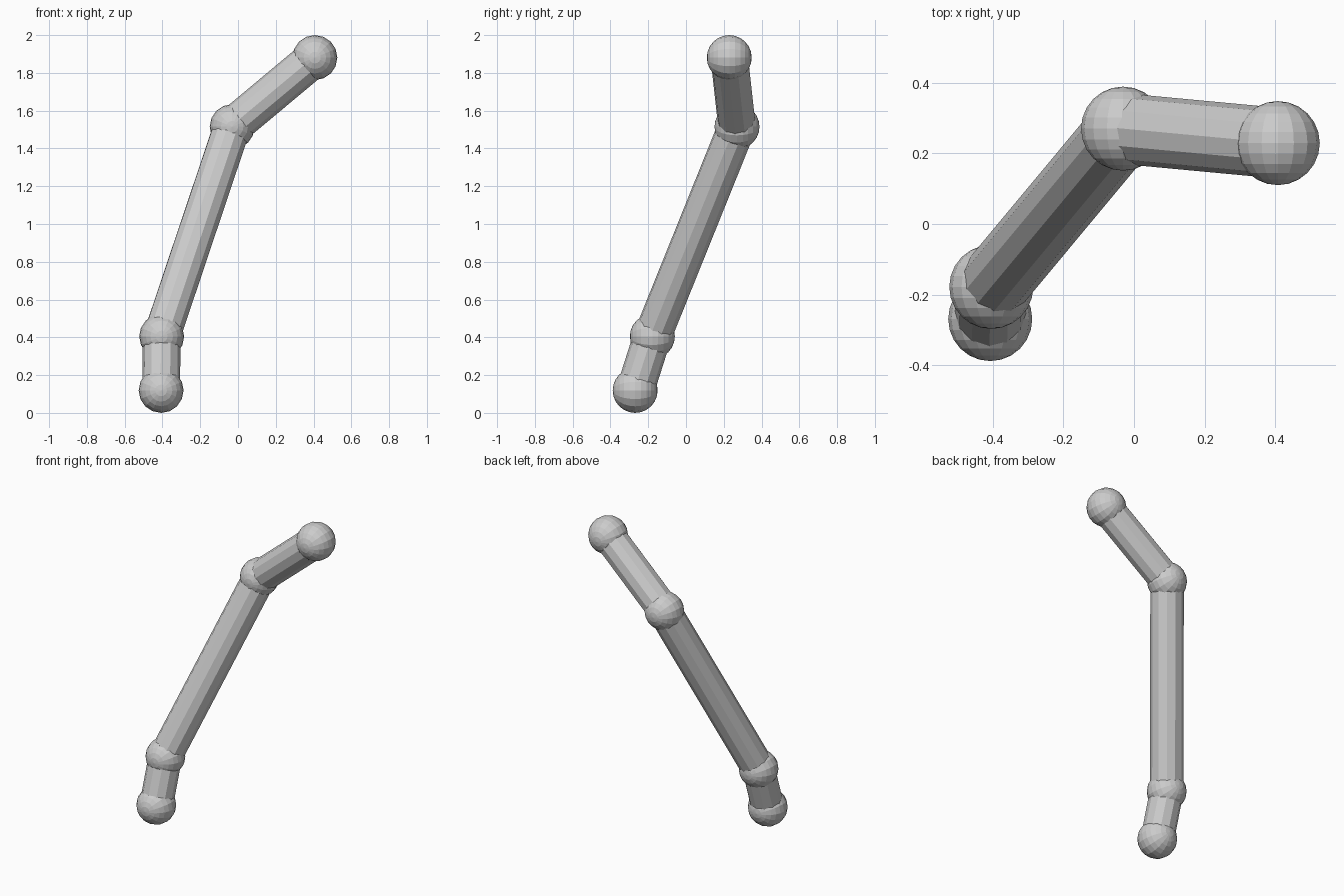
import bpy
from math import pi
from mathutils import Vector

if "Cube" in bpy.data.objects:
    bpy.data.objects.remove(bpy.data.objects["Cube"])

# Joint centres, from the foot up to the tip
JOINTS = [Vector(p) for p in (
    (-0.407, -0.269, 0.119),
    (-0.404, -0.178, 0.405),
    (-0.031, 0.270, 1.515),
    (0.407, 0.229, 1.881),
)]
JOINT_RADIUS = 0.119
TUBE_RADIUS = 0.1


def ball(name, centre):
    # Faceted ball with its pole along y
    bpy.ops.mesh.primitive_uv_sphere_add(
        segments=16, ring_count=12, radius=JOINT_RADIUS,
        location=centre, rotation=(pi / 2, 0, 0))
    bpy.context.object.name = name


def tube(name, a, b):
    # Faceted tube running between two joint centres
    d = b - a
    bpy.ops.mesh.primitive_cylinder_add(
        vertices=12, radius=TUBE_RADIUS, depth=d.length,
        location=(a + b) / 2,
        rotation=d.to_track_quat('Z', 'Y').to_euler())
    bpy.context.object.name = name


# Ball joints
for name, p in zip(("foot_ball", "lower_joint", "upper_joint", "tip_ball"), JOINTS):
    ball(name, p)

# Connecting tubes
for name, a, b in zip(("lower_tube", "long_tube", "upper_tube"), JOINTS, JOINTS[1:]):
    tube(name, a, b)
